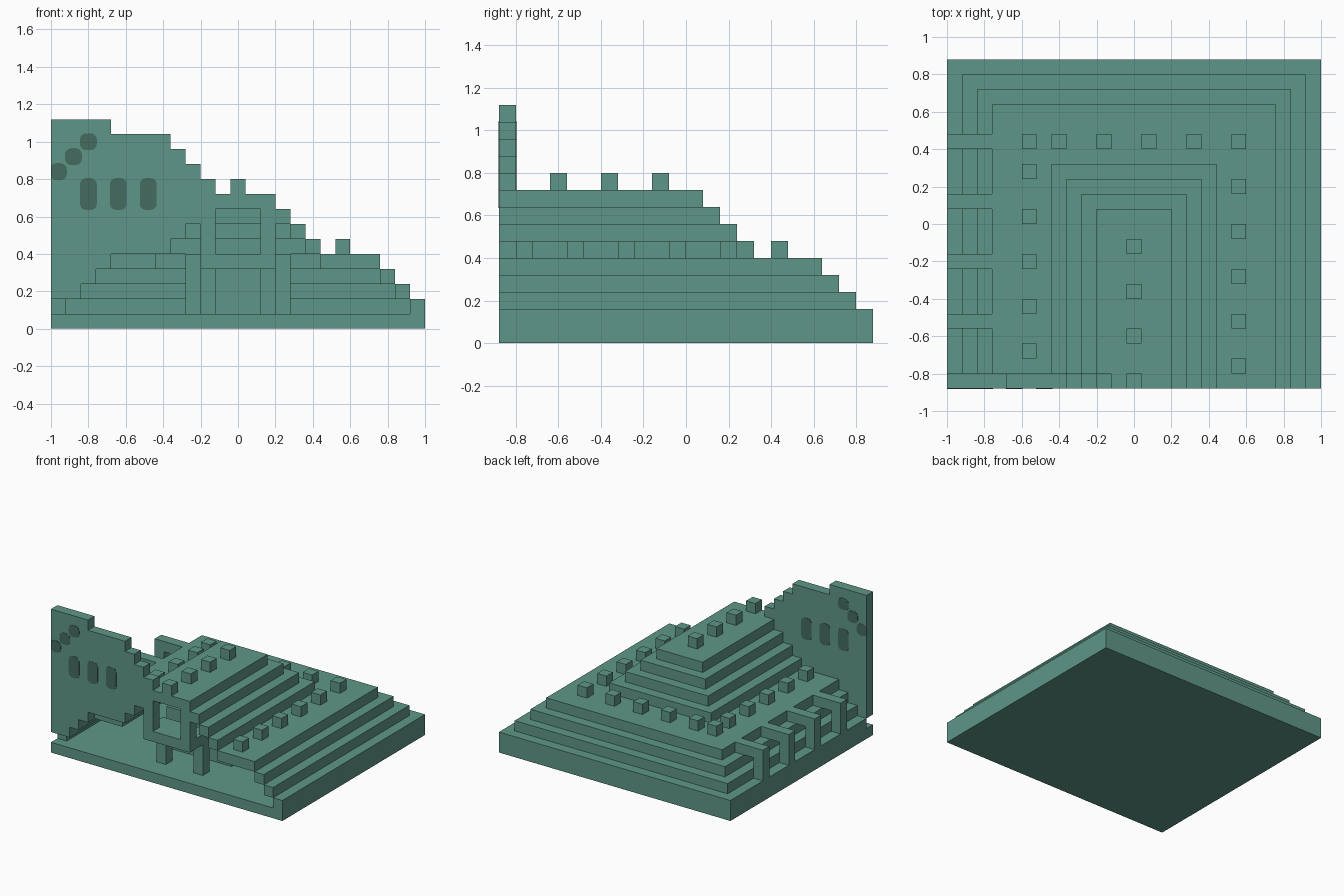
import bpy, bmesh, math

if "Cube" in bpy.data.objects:
    bpy.data.objects.remove(bpy.data.objects["Cube"], do_unlink=True)

U = 0.08            # block size
FRONT, BACK = -0.88, 0.88
INNER = FRONT + U   # rear side of the front wall


def material(name, rgb):
    m = bpy.data.materials.new(name)
    m.use_nodes = True
    m.diffuse_color = (*rgb, 1)
    m.node_tree.nodes["Principled BSDF"].inputs["Base Color"].default_value = (*rgb, 1)
    return m


STONE = material("sea_green_stone", (0.114, 0.305, 0.242))
SHADE = material("dark_green", (0.058, 0.145, 0.118))


def finish(name, bm, mat):
    mesh = bpy.data.meshes.new(name)
    bmesh.ops.recalc_face_normals(bm, faces=bm.faces)
    bm.to_mesh(mesh)
    bm.free()
    mesh.materials.append(mat)
    bpy.context.collection.objects.link(bpy.data.objects.new(name, mesh))


def boxes(name, parts):
    """One object from (x0, x1, y0, y1, z0, z1) blocks."""
    bm = bmesh.new()
    for x0, x1, y0, y1, z0, z1 in parts:
        for v in bmesh.ops.create_cube(bm, size=1)["verts"]:
            v.co.x = x0 if v.co.x < 0 else x1
            v.co.y = y0 if v.co.y < 0 else y1
            v.co.z = z0 if v.co.z < 0 else z1
    finish(name, bm, STONE)


def tier(name, x, y, z, w=U):
    """U-shaped course, open to the front."""
    boxes(name, [(x - w, x, FRONT, y - w, z, z + U),
                 (-x, w - x, INNER, y - w, z, z + U),
                 (-x, x, y - w, y, z, z + U)])


# Floor slab and hollow stepped courses of the lower pyramid
boxes("floor_slab", [(-1, 1, FRONT, BACK, 0, U)])
for i in range(3):
    tier(f"lower_tier_{i + 1}", 1 - i * U, BACK - i * U, U + i * U)
tier("terrace", 1 - 3 * U, BACK - 3 * U, 4 * U, 4 * U)

# Upper pyramid and its roof
for i in range(3):
    tier(f"upper_tier_{i + 1}", 0.44 - i * U, 0.32 - i * U, 5 * U + i * U)
boxes("roof", [(-0.2, 0.2, FRONT, U, 8 * U, 9 * U)])

# Tall front wall: right end of each row, from the bottom up
ends = [-0.84, -0.76, -0.68, -0.36, -0.28, -0.2,
        -0.2, -0.12, -0.2, -0.28, -0.36, -0.68]
boxes("front_wall", [(-1, e, FRONT, INNER, (i + 2) * U, (i + 3) * U)
                     for i, e in enumerate(ends)])

# Square window frame with balcony, pillars and inner room
boxes("window_frame", [(-0.2, -0.12, FRONT, INNER, 0.4, 0.64),
                       (0.12, 0.2, FRONT, INNER, 0.4, 0.64)])
boxes("balcony_floor", [(-0.2, 0.2, FRONT, -0.64, 0.32, 0.4)])
boxes("pillars", [(x, x + U, -0.72, -0.64, U, 0.32) for x in (-0.2, 0.12)])
boxes("inner_room", [(-0.28, 0.28, -0.48, U, U, 0.4)])

# Flying buttresses on the side
parts = []
for y in (0.4, 0.08, -0.24, -0.56):
    parts += [(-1, -0.92, y, y + U, 0.16, 0.4), (-0.92, -0.76, y, y + U, 0.32, 0.4)]
boxes("buttresses", parts)


# Small battlement blocks
def battlements(name, spots, z):
    h = U / 2
    boxes(name, [(x - h, x + h, y - h, y + h, z, z + U) for x, y in spots])


battlements("roof_battlements", [(0, -0.12 - 0.24 * i) for i in range(4)], 0.72)
battlements("left_battlements", [(0.56, 0.44 - 0.24 * i) for i in range(6)], 0.4)
battlements("right_battlements", [(-0.56, 0.28 - 0.24 * i) for i in range(5)], 0.4)
battlements("back_battlements",
            [(x, 0.44) for x in (-0.56, -0.4, -0.16, 0.08, 0.32)], 0.4)


# Dark rounded marks on both faces of the wall
def marks(name, y):
    bm = bmesh.new()
    shapes = [(-0.8 + 0.16 * i, 0.72, 0.045, 0.085) for i in range(3)]
    shapes += [(-0.8 - U * i, 1.0 - U * i, 0.045, 0.045) for i in range(3)]
    r = 0.033
    for cx, cz, hx, hz in shapes:
        pts = []
        for k in range(4):
            a0 = k * math.pi / 2
            sx, sz = (1, -1, -1, 1)[k], (1, 1, -1, -1)[k]
            for s in range(5):
                a = a0 + s * math.pi / 8
                x = cx + sx * (hx - r) + r * math.cos(a)
                pts.append(bm.verts.new((max(x, -1), y, cz + sz * (hz - r) + r * math.sin(a))))
        face = bm.faces.new(pts)
        new = bmesh.ops.extrude_face_region(bm, geom=[face])["geom"]
        for v in new:
            if isinstance(v, bmesh.types.BMVert):
                v.co.y += 0.004
    bmesh.ops.remove_doubles(bm, verts=bm.verts, dist=0.0001)
    finish(name, bm, SHADE)


marks("wall_marks_front", FRONT - 0.002)
marks("wall_marks_rear", INNER - 0.002)
